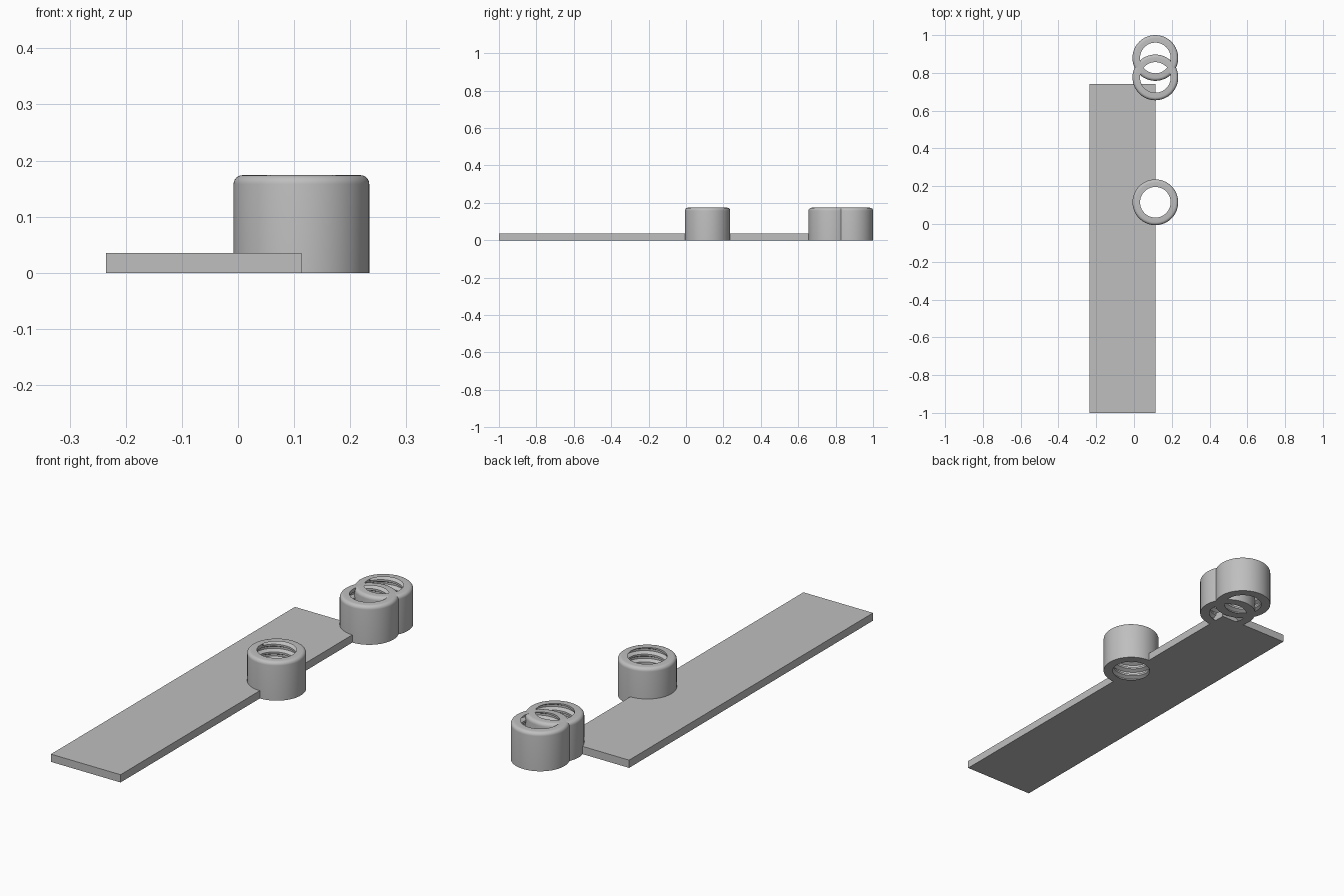
import bpy, bmesh, math

if "Cube" in bpy.data.objects:
    bpy.data.objects.remove(bpy.data.objects["Cube"])

grey = bpy.data.materials.new("light_grey")
grey.diffuse_color = (0.52, 0.52, 0.52, 1)
grey.use_nodes = True
grey.node_tree.nodes["Principled BSDF"].inputs["Base Color"].default_value = grey.diffuse_color


def finish(name, bm, smooth):
    bmesh.ops.recalc_face_normals(bm, faces=bm.faces)
    mesh = bpy.data.meshes.new(name)
    bm.to_mesh(mesh)
    bm.free()
    mesh.materials.append(grey)
    ob = bpy.data.objects.new(name, mesh)
    bpy.context.collection.objects.link(ob)
    if smooth:
        bpy.ops.object.select_all(action='DESELECT')
        ob.select_set(True)
        bpy.context.view_layer.objects.active = ob
        bpy.ops.object.shade_smooth_by_angle(angle=math.radians(30))
    return ob


# Shared ring dimensions
CX, OUTER, HEIGHT, ROUND = 0.113, 0.121, 0.174, 0.016
MINOR, MAJOR, PITCH = 0.081, 0.097, 0.035
RING_Y = {"middle_ring": 0.115, "end_ring_front": 0.776, "end_ring_back": 0.879}


def threaded_ring(name, y, n=72):
    """Collar with a rounded top rim and a helical internal thread."""
    thread = [(0.0, MINOR), (0.25, MINOR), (0.5, MAJOR), (0.75, MAJOR)]
    bm = bmesh.new()
    columns = []
    for j in range(n + 1):
        a = 2 * math.pi * j / n
        rz = []
        # thread flanks, clipped at both ends of the bore
        for turn in range(-2, int(HEIGHT / PITCH) + 2):
            for f, r in thread:
                z = PITCH * (turn + f + j / n)
                if z <= 0 or z >= HEIGHT:
                    z, r = min(max(z, 0), HEIGHT), MINOR
                rz.append((r, z))
        # rounded rim and straight outer wall
        for k in range(7):
            t = math.pi / 2 * (1 - k / 6)
            rz.append((OUTER - ROUND + ROUND * math.cos(t),
                       HEIGHT - ROUND + ROUND * math.sin(t)))
        rz += [(OUTER, 0), (MINOR, 0)]
        columns.append([bm.verts.new((CX + r * math.cos(a), y + r * math.sin(a), z))
                        for r, z in rz])
    for c, d in zip(columns, columns[1:]):
        for i in range(len(c) - 1):
            bm.faces.new((c[i], d[i], d[i + 1], c[i + 1]))
    bmesh.ops.remove_doubles(bm, verts=bm.verts, dist=1e-5)
    return finish(name, bm, True)


# Flat plate, notched where the middle ring's bore passes through
X0, X1, Y0, Y1, THICK = -0.235, 0.113, -1.0, 0.742, 0.035
notch_r = 0.1
outline = [(X0, Y1), (X0, Y0), (X1, Y0)]
for k in range(33):
    a = -math.pi / 2 - math.pi * k / 32
    outline.append((X1 + notch_r * math.cos(a),
                    RING_Y["middle_ring"] + notch_r * math.sin(a)))
outline.append((X1, Y1))
bm = bmesh.new()
base = bm.faces.new([bm.verts.new((x, y, 0)) for x, y in outline])
ext = bmesh.ops.extrude_face_region(bm, geom=[base])
bmesh.ops.translate(bm, vec=(0, 0, THICK),
                    verts=[v for v in ext["geom"] if isinstance(v, bmesh.types.BMVert)])
finish("plate", bm, False)

# Threaded rings along the plate's right edge
for ring_name, ring_y in RING_Y.items():
    threaded_ring(ring_name, ring_y)
